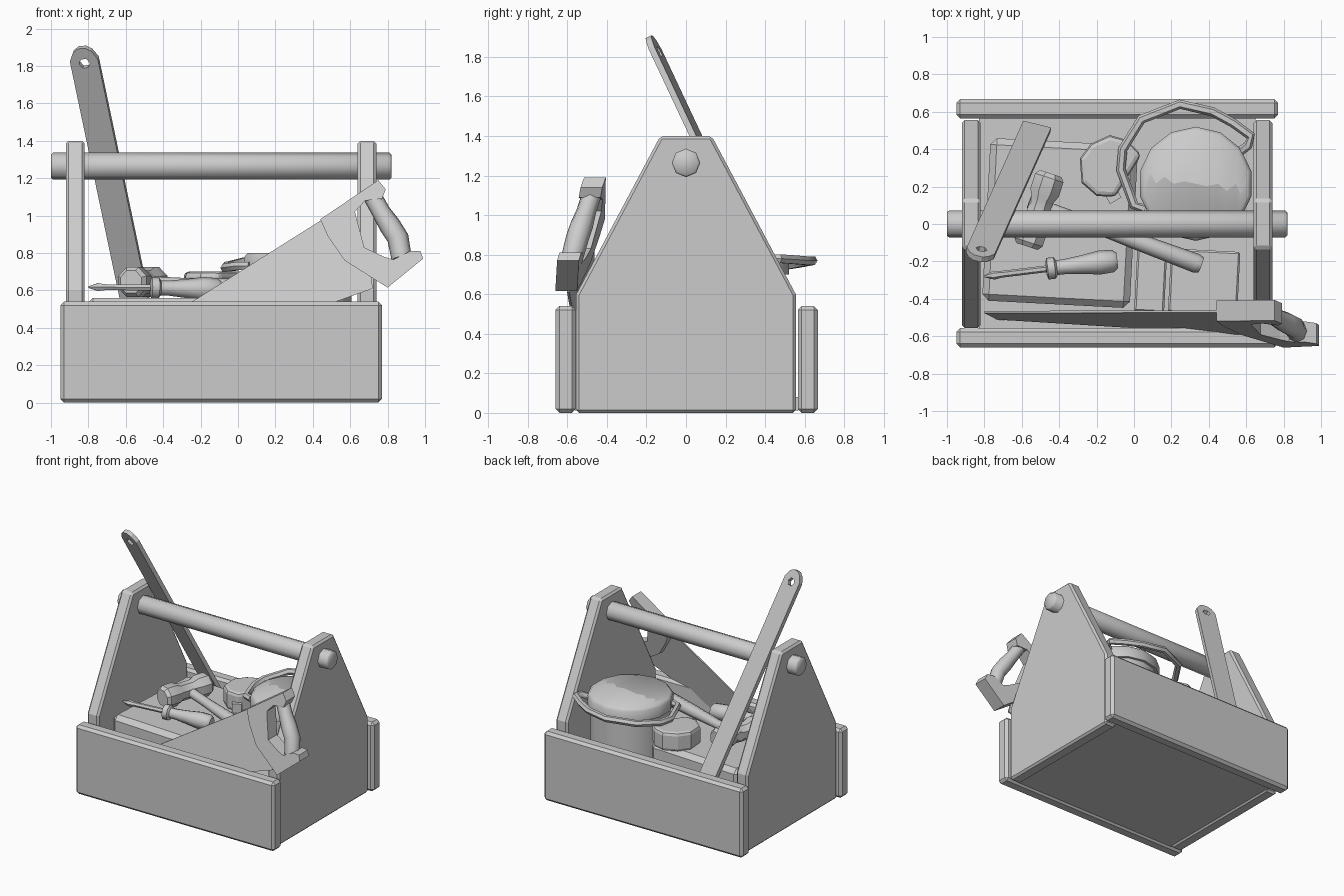
import bpy, bmesh
from math import radians, cos, sin, pi
from mathutils import Vector, Matrix

if "Cube" in bpy.data.objects:
    bpy.data.objects.remove(bpy.data.objects["Cube"])


def finish(name, bm, bevel=0.0, smooth=0, segs=1):
    bmesh.ops.recalc_face_normals(bm, faces=bm.faces)
    me = bpy.data.meshes.new(name)
    bm.to_mesh(me)
    bm.free()
    ob = bpy.data.objects.new(name, me)
    bpy.context.collection.objects.link(ob)
    if smooth:
        for p in me.polygons:
            p.use_smooth = True
        me.set_sharp_from_angle(angle=radians(smooth))
    if bevel:
        m = ob.modifiers.new("bevel", 'BEVEL')
        m.width, m.segments = bevel, segs
        m.limit_method, m.angle_limit = 'ANGLE', radians(50)
    return ob


def box(name, lo, hi, bevel=0.02, rot=0):
    lo, hi = Vector(lo), Vector(hi)
    bm = bmesh.new()
    bmesh.ops.create_cube(bm, size=1, matrix=Matrix.Translation((lo + hi) / 2)
                          @ Matrix.Rotation(radians(rot), 4, 'Z')
                          @ Matrix.Diagonal((*(hi - lo), 1)))
    return finish(name, bm, bevel)


def prism(name, loops, place, depth, bevel=0.0, segs=1):
    """Outline (with optional hole loops) mapped by place(u, v), extruded along depth."""
    bm = bmesh.new()
    edges = []
    for loop in loops:
        vs = [bm.verts.new(place(u, v)) for u, v in loop]
        if len(loops) == 1:
            bm.faces.new(vs)
        else:
            edges += [bm.edges.new((vs[i - 1], vs[i])) for i in range(len(vs))]
    if edges:
        bmesh.ops.triangle_fill(bm, use_beauty=True, edges=edges)
    ext = bmesh.ops.extrude_face_region(bm, geom=bm.faces[:])
    bmesh.ops.translate(bm, vec=Vector(depth),
                        verts=[g for g in ext['geom'] if isinstance(g, bmesh.types.BMVert)])
    return finish(name, bm, bevel, segs=segs)


def sweep(name, path, radii, sides=8, up=(0, 0, 1), phase=0.0, smooth=50):
    """Skin of rings along a path; one radius per point."""
    pts = [Vector(p) for p in path]
    bm = bmesh.new()
    rings = []
    for i, p in enumerate(pts):
        t = (pts[min(i + 1, len(pts) - 1)] - pts[max(i - 1, 0)]).normalized()
        u = Vector(up).cross(t).normalized()
        v = t.cross(u)
        r = radii[i] if isinstance(radii, (list, tuple)) else radii
        rings.append([bm.verts.new(p + r * (u * cos(a) + v * sin(a)))
                      for a in (2 * pi * k / sides + phase for k in range(sides))])
    for a, b in zip(rings, rings[1:]):
        for k in range(sides):
            n = (k + 1) % sides
            bm.faces.new((a[k], a[n], b[n], b[k]))
    bm.faces.new(rings[0][::-1])
    bm.faces.new(rings[-1])
    return finish(name, bm, smooth=smooth)


def lathe(name, start, end, prof, **kw):
    """Straight sweep; prof is (fraction, radius) pairs."""
    s, e = Vector(start), Vector(end)
    return sweep(name, [s.lerp(e, f) for f, _ in prof], [r for _, r in prof], **kw)


# Wooden tote: boards, ends, floor, carrying bar
box("front_board", (-0.95, -0.66, 0), (0.77, -0.557, 0.54))
box("back_board", (-0.95, 0.565, 0), (0.77, 0.667, 0.54))
box("floor_board", (-0.83, -0.56, 0.012), (0.65, 0.57, 0.08), 0)
end_outline = [(-0.555, 0), (0.555, 0), (0.555, 0.6), (0.13, 1.4), (-0.13, 1.4), (-0.555, 0.6)]
for name, x in (("left_end", -0.92), ("right_end", 0.64)):
    prism(name, [end_outline], lambda u, v: (x, u, v), (0.1, 0, 0), 0.015)
lathe("carry_bar", (-1.0, 0, 1.264), (0.82, 0, 1.264),
      [(0, 0.062), (0.006, 0.072), (0.994, 0.072), (1, 0.062)])

# Long flat bar leaning out, with a hanging hole
foot, tip = Vector((-0.52, 0.52, 0.4)), Vector((-0.835, -0.185, 1.9))
along = (tip - foot).normalized()
across = Vector((0.15, -0.03, 0))
across = (across - along * across.dot(along)).normalized()
normal = along.cross(across).normalized()
L = (tip - foot).length
bar = [(-0.077, 0), (0.077, 0), (0.077, L - 0.07), (0.05, L - 0.02), (0.02, L),
       (-0.02, L), (-0.05, L - 0.02), (-0.077, L - 0.07)]
hole = [(0.03 * cos(k * pi / 3), L - 0.09 + 0.03 * sin(k * pi / 3)) for k in range(6)]
prism("leaning_bar", [bar, hole],
      lambda u, v: foot + across * u + along * v - normal * 0.016, normal * 0.032)


# Hand saw, lying in a plane tilted against the front board
def saw_plane(off):
    return lambda x, z: (x, -0.635 + 0.24 * z - 0.148 * x + off, z)


prism("saw_blade", [[(0.50, 1.01), (-0.80, 0.19), (-0.73, 0.09), (0.72, 0.61), (0.70, 0.80)]],
      saw_plane(-0.006), (0, 0.012, 0))
saw_grip_frame = [(0.44, 0.98), (0.75, 1.19), (0.79, 1.14), (0.77, 1.09), (0.68, 1.08),
                  (0.625, 1.02), (0.675, 0.83), (0.78, 0.78), (0.83, 0.765), (0.92, 0.81),
                  (0.975, 0.81), (0.99, 0.77), (0.80, 0.615), (0.57, 0.76), (0.48, 0.89)]
prism("saw_handle_frame", [saw_grip_frame], saw_plane(-0.055), (0, 0.11, 0))
sweep("saw_grip", [saw_plane(0)(*p) for p in
                   [(0.715, 1.11), (0.765, 1.02), (0.81, 0.95), (0.855, 0.88), (0.875, 0.77)]],
      [0.05, 0.05, 0.058, 0.058, 0.055], up=(0, 1, 0))

# Hammer: double-faced head and round handle
lathe("hammer_head", (-0.572, -0.12, 0.645), (-0.445, 0.27, 0.645),
      [(0, 0.065), (0.06, 0.086), (0.26, 0.086), (0.36, 0.066), (0.64, 0.066),
       (0.74, 0.086), (0.94, 0.086), (1, 0.065)], phase=pi / 8, smooth=30)
lathe("hammer_handle", (-0.56, 0.12, 0.645), (0.36, -0.22, 0.60),
      [(0, 0.035), (0.3, 0.035), (0.6, 0.045), (0.97, 0.052), (1, 0.042)])

# Screwdriver
lathe("screwdriver_shaft", (-0.80, -0.28, 0.618), (-0.43, -0.235, 0.615),
      [(0, 0.005), (0.14, 0.024), (0.25, 0.018), (1, 0.018)], sides=6)
lathe("screwdriver_handle", (-0.47, -0.24, 0.615), (-0.09, -0.195, 0.605),
      [(0, 0.035), (0.02, 0.058), (0.12, 0.058), (0.15, 0.04), (0.25, 0.04),
       (0.5, 0.05), (0.75, 0.064), (0.94, 0.06), (1, 0.042)])

# Paint can with lid and wire bail
cx, cy = 0.33, 0.215
lathe("paint_can", (cx, cy, 0.08), (cx, cy, 0.80),
      [(0, 0.285), (0.86, 0.285), (0.861, 0.305), (0.97, 0.305), (1, 0.285), (0.999, 0.265),
       (0.985, 0.255)], sides=14, up=(1, 0, 0))
sweep("can_bail", [(0.57, 0.39, 0.76), (0.61, 0.42, 0.78), (0.625, 0.47, 0.78), (0.53, 0.54, 0.775),
                   (0.42, 0.60, 0.77), (0.245, 0.64, 0.77), (0.04, 0.56, 0.755),
                   (-0.06, 0.40, 0.73), (-0.07, 0.29, 0.72), (0.0, 0.10, 0.73), (0.06, 0.08, 0.73)],
      0.025, sides=6)

# Tape measure, flat on the case
prism("tape_measure", [[(-0.29, 0.35), (-0.23, 0.43), (-0.13, 0.475), (-0.04, 0.45), (0.04, 0.37),
                        (-0.10, 0.145), (-0.20, 0.15), (-0.28, 0.22)]],
      lambda u, v: (u, v, 0.55), (0, 0, 0.15), 0.025, 2)
box("tape_tongue", (-0.15, 0.12, 0.56), (-0.08, 0.19, 0.63), 0, 30)

# Stored cases inside the tote
box("large_case", (-0.79, -0.43, 0.08), (0.0, 0.44, 0.56), 0.035, -3)
box("narrow_case", (0.01, -0.47, 0.08), (0.17, -0.11, 0.38), 0.01, -3)
box("small_case", (0.19, -0.48, 0.08), (0.56, -0.14, 0.42), 0.01, -3)
